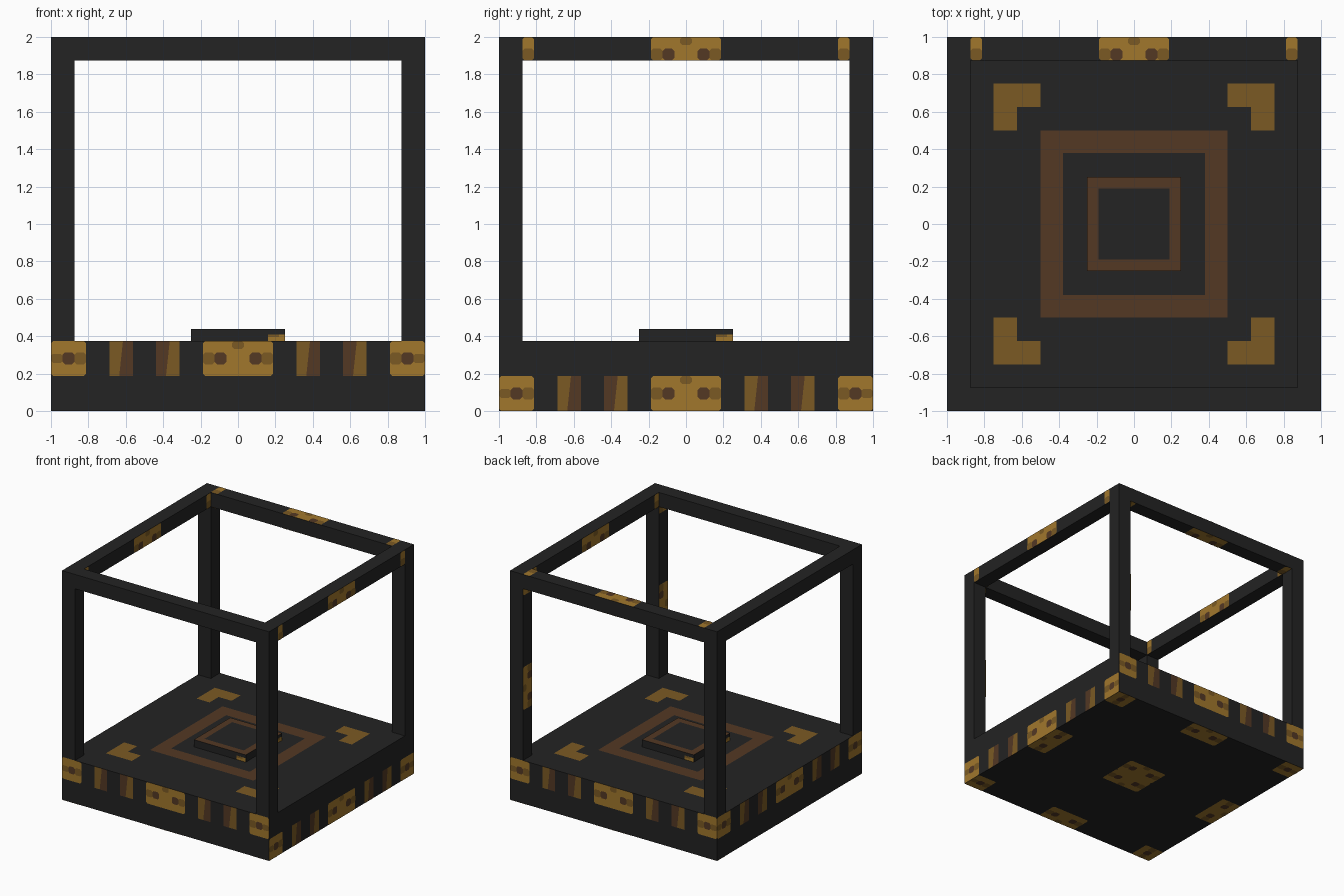
import bpy, bmesh
from mathutils import Vector

if "Cube" in bpy.data.objects:
    bpy.data.objects.remove(bpy.data.objects["Cube"])

P = 0.0625  # detail grid unit


def material(name, rgb):
    m = bpy.data.materials.new(name)
    lin = [((c / 255 + 0.055) / 1.055) ** 2.4 for c in rgb]
    m.diffuse_color = (*lin, 1)
    m.use_nodes = True
    m.node_tree.nodes["Principled BSDF"].inputs["Base Color"].default_value = m.diffuse_color
    return m


MATS = [material("charcoal", (35, 35, 35)), material("gold", (161, 119, 44)),
        material("ochre", (123, 90, 36)), material("brown", (83, 56, 36))]
DARK, GOLD, OCHRE, BROWN = range(4)


def finish(name, bm):
    me = bpy.data.meshes.new(name)
    bm.to_mesh(me)
    bm.free()
    for m in MATS:
        me.materials.append(m)
    ob = bpy.data.objects.new(name, me)
    bpy.context.collection.objects.link(ob)


def box(name, lo, hi):
    bm = bmesh.new()
    bmesh.ops.create_cube(bm, size=1)
    for v in bm.verts:
        v.co = [(a + b) / 2 + c * (b - a) for a, b, c in zip(lo, hi, v.co)]
    finish(name, bm)


class Decal:
    """Thin flat inlays on a plane given by origin and two in-plane axes."""

    def __init__(self, name, origin, u, v):
        self.name, self.o = name, Vector(origin)
        self.u, self.v = Vector(u), Vector(v)
        self.n = self.u.cross(self.v)
        self.bm = bmesh.new()

    def poly(self, pts, mat, layer=1):
        vs = [self.bm.verts.new(self.o + self.u * a + self.v * b + self.n * 0.001 * layer)
              for a, b in pts]
        self.bm.faces.new(vs).material_index = mat

    def rect(self, u0, u1, v0, v1, mat, layer=1, clip=None, c=0.012):
        if clip:
            u0, u1 = max(u0, clip[0]), min(u1, clip[1])
            v0, v1 = max(v0, clip[2]), min(v1, clip[3])
        if u1 - u0 < 0.005 or v1 - v0 < 0.005:
            return
        c = min(c, (u1 - u0) / 3, (v1 - v0) / 3)
        if c <= 0:
            self.poly([(u0, v0), (u1, v0), (u1, v1), (u0, v1)], mat, layer)
            return
        self.poly([(u0 + c, v0), (u1 - c, v0), (u1, v0 + c), (u1, v1 - c),
                   (u1 - c, v1), (u0 + c, v1), (u0, v1 - c), (u0, v0 + c)], mat, layer)

    def corner_plate(self, s, v, clip=None):
        def r(a, b, mat, layer, lo, hi):
            self.rect(*sorted((s * a, s * b)), v + lo * P, v + hi * P, mat, layer, clip)
        r(1, 1 - 3 * P, GOLD, 1, 0, 3)
        r(1, 1 - P, OCHRE, 2, 1.1, 1.9)
        r(1 - 2 * P, 1 - 3 * P, OCHRE, 2, 1, 2)
        r(1 - P, 1 - 2 * P, BROWN, 2, 1, 2)

    def centre_plate(self, v, clip=None):
        self.rect(-3 * P, 3 * P, v, v + 3 * P, GOLD, 1, clip)
        self.rect(-0.5 * P, 0.5 * P, v + 2.3 * P, v + 3 * P, OCHRE, 2, clip)
        for s in (-1, 1):
            for a, b, m in ((3, 2, OCHRE), (2, 1, BROWN)):
                lo, hi = sorted((s * a * P, s * b * P))
                self.rect(lo, hi, v + P, v + 2 * P, m, 2, clip)

    def row(self, v, clip=None):
        for s in (-1, 1):
            self.corner_plate(s, v, clip)
        self.centre_plate(v, clip)

    def stripes(self, v):
        # paired ochre and brown bars with a slanted seam
        top = v + 3 * P
        for x, left, right in ((-11, OCHRE, BROWN), (-7, BROWN, OCHRE),
                               (5, OCHRE, BROWN), (9, BROWN, OCHRE)):
            a, m, b = x * P, (x + 1) * P, (x + 2) * P
            self.poly([(a, v), (m - 0.01, v), (m + 0.01, top), (a, top)], left)
            self.poly([(m - 0.01, v), (b, v), (b, top), (m + 0.01, top)], right)

    def ring(self, outer, inner):
        for a, b, c, d in ((-outer, outer, inner, outer), (-outer, outer, -outer, -inner),
                           (-outer, -inner, -inner, inner), (inner, outer, -inner, inner)):
            self.rect(a, b, c, d, BROWN, c=0)

    def done(self):
        finish(self.name, self.bm)


X, Y, Z = Vector((1, 0, 0)), Vector((0, 1, 0)), Vector((0, 0, 1))
I = 0.875

# Solid parts: base, raised pad, cage
box("base", (-1, -1, 0), (1, 1, 0.375))
box("centre_pad", (-0.25, -0.25, 0.375), (0.25, 0.25, 0.4375))
for sx, xn in ((-1, "left"), (1, "right")):
    x0, x1 = sorted((sx * I, sx))
    box(f"{xn}_beam", (x0, -I, I + 1), (x1, I, 2))
    for sy, yn in ((-1, "front"), (1, "back")):
        y0, y1 = sorted((sy * I, sy))
        box(f"{yn}_{xn}_post", (x0, y0, 0.375), (x1, y1, 2))
for sy, yn in ((-1, "front"), (1, "back")):
    y0, y1 = sorted((sy * I, sy))
    box(f"{yn}_beam", (-I, y0, I + 1), (I, y1, 2))

# Base side bands and pad side tabs
for side, u, v0 in (("front", X, 3 * P), ("right", Y, 0), ("back", -X, 3 * P), ("left", -Y, 3 * P)):
    n = u.cross(Z)
    d = Decal(f"{side}_band", n, u, Z)
    d.row(v0)
    d.stripes(v0)
    d.done()
    d = Decal(f"{side}_pad_tab", n * 0.25, u, Z)
    d.rect(0.16, 0.25, 0.375, 0.41, GOLD, c=0)
    d.rect(0.16, 0.22, 0.395, 0.41, OCHRE, 2, c=0)
    d.done()

# Floor inlays: rings and corner brackets
d = Decal("floor_ring", Z * 0.375, X, Y)
d.ring(0.5, 0.38)
for sx in (-1, 1):
    for sy in (-1, 1):
        pts = [(0.5, 0.75), (0.5, 0.625), (0.625, 0.625), (0.625, 0.5), (0.75, 0.5), (0.75, 0.75)]
        if sx * sy < 0:
            pts.reverse()
        d.poly([(sx * a, sy * b) for a, b in pts], OCHRE)
d.done()
d = Decal("pad_ring", Z * 0.4375, X, Y)
d.ring(0.25, 0.19)
d.done()

# Underside plates
for name, u in (("front", X), ("right", Y), ("back", -X), ("left", -Y)):
    d = Decal(f"underside_{name}_plates", (0, 0, 0), u, u.cross(Z))
    d.centre_plate(1 - 3 * P)
    d.corner_plate(1, 1 - 3 * P)
    if name in ("front", "back"):
        d.centre_plate(0)
    d.done()

# Beam plates
side_clip = (-I, I, 1.875, 2)
for name, x, u in (("right_beam_outer", 1, Y), ("right_beam_inner", I, -Y), ("left_beam_inner", -I, Y)):
    d = Decal(name + "_plates", X * x, u, Z)
    d.row(2 - 3 * P, side_clip)
    d.done()
edge_clip = (-I, I, I, 1)
for name, z, u in (("top", 2, X), ("bottom", 1.875, -X)):
    d = Decal(f"back_beam_{name}_plates", Z * z, u, Y)
    d.row(1 - 3 * P, edge_clip)
    d.done()

# Inner plates on the right-hand posts
for name, v in (("front", -Y), ("back", Y)):
    u = v.cross(-X)
    d = Decal(f"{name}_right_post_plates", X * I + Z, u, v)
    clip = (-0.6, I, I, 1) if u.z > 0 else (-I, 0.6, I, 1)
    d.row(1 - 3 * P, clip)
    d.done()
